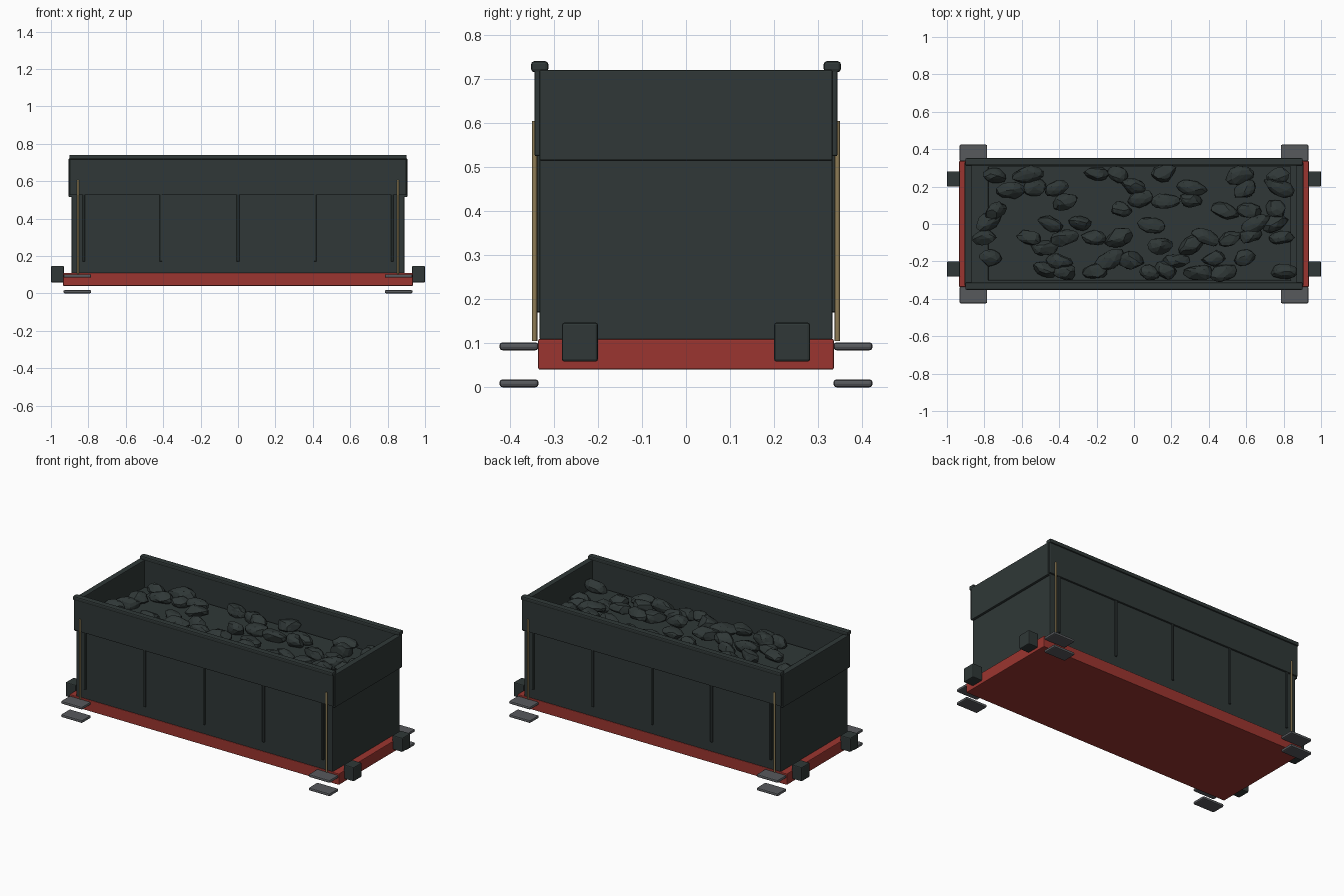
import bpy, bmesh, math, random
from mathutils import Vector, Matrix

if "Cube" in bpy.data.objects:
    bpy.data.objects.remove(bpy.data.objects["Cube"])

random.seed(4)


def material(name, rgb):
    m = bpy.data.materials.new(name)
    m.diffuse_color = (*rgb, 1)
    m.use_nodes = True
    m.node_tree.nodes["Principled BSDF"].inputs["Base Color"].default_value = m.diffuse_color
    return m


DARK = material("dark green grey", (0.029, 0.039, 0.038))
RED = material("frame red", (0.33, 0.036, 0.029))
STEEL = material("step grey", (0.095, 0.1, 0.108))
BRASS = material("brass", (0.27, 0.2, 0.09))


def finish(name, bm, mat):
    me = bpy.data.meshes.new(name)
    bm.to_mesh(me)
    bm.free()
    me.materials.append(mat)
    ob = bpy.data.objects.new(name, me)
    bpy.context.collection.objects.link(ob)
    return ob


def box(name, x, y, z, mat, bevel=0.004, segments=2):
    """Bevelled box from (min, max) ranges."""
    bm = bmesh.new()
    bmesh.ops.create_cube(bm, size=1)
    for v in bm.verts:
        v.co = Vector([(r[0] + r[1]) / 2 + c * (r[1] - r[0])
                       for c, r in zip(v.co, (x, y, z))])
    ob = finish(name, bm, mat)
    if bevel:
        mod = ob.modifiers.new("soft edges", "BEVEL")
        mod.width, mod.segments = bevel, segments
    return ob


def span(a, b, s):
    return tuple(sorted((a * s, b * s)))


# Underframe and main body
box("underframe", (-0.935, 0.935), (-0.336, 0.336), (0.04, 0.11), RED)
box("body", (-0.89, 0.89), (-0.333, 0.333), (0.108, 0.55), DARK)

for s in (-1, 1):
    # Upper boards around the open top, with a rail along each long side
    box("upper_side_board", (-0.90, 0.90), span(0.315, 0.344, s), (0.525, 0.722), DARK)
    box("upper_end_board", span(0.868, 0.905, s), (-0.333, 0.333), (0.515, 0.721), DARK)
    box("top_rail", (-0.902, 0.902), span(0.313, 0.352, s), (0.716, 0.741), DARK, 0.007)

    # Vertical ribs on the long sides
    for x in (-0.825, -0.4125, 0, 0.4125, 0.825):
        box("side_rib", (x - 0.007, x + 0.007), span(0.325, 0.341, s), (0.17, 0.53), DARK, 0.002, 1)

    for t in (-1, 1):
        # Buffer blocks on both ends
        box("buffer", span(0.93, 1.0, s), span(0.2, 0.282, t), (0.058, 0.147), DARK, 0.006)
        # Upper and lower steps at each corner
        for z in (0.0, 0.084):
            box("step", span(0.785, 0.933, s), span(0.335, 0.424, t), (z, z + 0.018), STEEL, 0.007)
        # Corner handrails
        bm = bmesh.new()
        bmesh.ops.create_cone(bm, cap_ends=True, segments=10, radius1=0.006, radius2=0.006, depth=0.5,
                              matrix=Matrix.Translation((s * 0.855, t * 0.344, 0.355)))
        rail = finish("handrail", bm, BRASS)
        for p in rail.data.polygons:
            p.use_smooth = len(p.vertices) == 4

# Bed under the load
box("coal_bed", (-0.78, 0.84), (-0.302, 0.308), (0.54, 0.57), DARK)

# Coal lumps in rows across the bed: y -> x positions
rows = {
    0.265: (-0.74, -0.57, -0.20, -0.08, 0.16, 0.56, 0.77),
    0.19: (-0.66, -0.53, -0.42, 0.0, 0.31, 0.60, 0.77),
    0.13: (-0.37, 0.04, 0.17, 0.30),
    0.07: (-0.74, -0.07, 0.48, 0.62, 0.76),
    0.0: (-0.78, -0.45, -0.29, 0.09, 0.65, 0.75),
    -0.07: (-0.80, -0.56, -0.37, -0.22, -0.08, 0.38, 0.51, 0.62, 0.79),
    -0.12: (-0.48, 0.14, 0.31),
    -0.19: (-0.77, -0.40, -0.13, -0.02, 0.22, 0.43, 0.59),
    -0.255: (-0.47, -0.37, -0.21, 0.08, 0.17, 0.35, 0.48, 0.80),
}
bm = bmesh.new()
for y, xs in rows.items():
    for x in xs:
        mat = (Matrix.Translation((x, y + random.uniform(-0.01, 0.01), random.uniform(0.585, 0.61)))
               @ Matrix.Rotation(random.uniform(-0.5, 0.5), 4, 'Z')
               @ Matrix.Diagonal((random.uniform(0.065, 0.095), random.uniform(0.042, 0.055),
                                  random.uniform(0.035, 0.05), 1))
               @ Matrix.Rotation(random.uniform(0, 6.28), 4, 'X'))
        lump = bmesh.ops.create_icosphere(bm, subdivisions=2, radius=1)["verts"]
        # Chip flat facets by pressing the lump against a few random planes
        planes = [Vector([random.gauss(0, 1) for _ in range(3)]).normalized() for _ in range(9)]
        for v in lump:
            for n in planes:
                d = v.co.dot(n)
                if d > 0.72:
                    v.co -= n * (d - 0.72)
            v.co = mat @ v.co
            v.co.y = max(-0.314, min(0.314, v.co.y))
finish("coal_lumps", bm, DARK)
